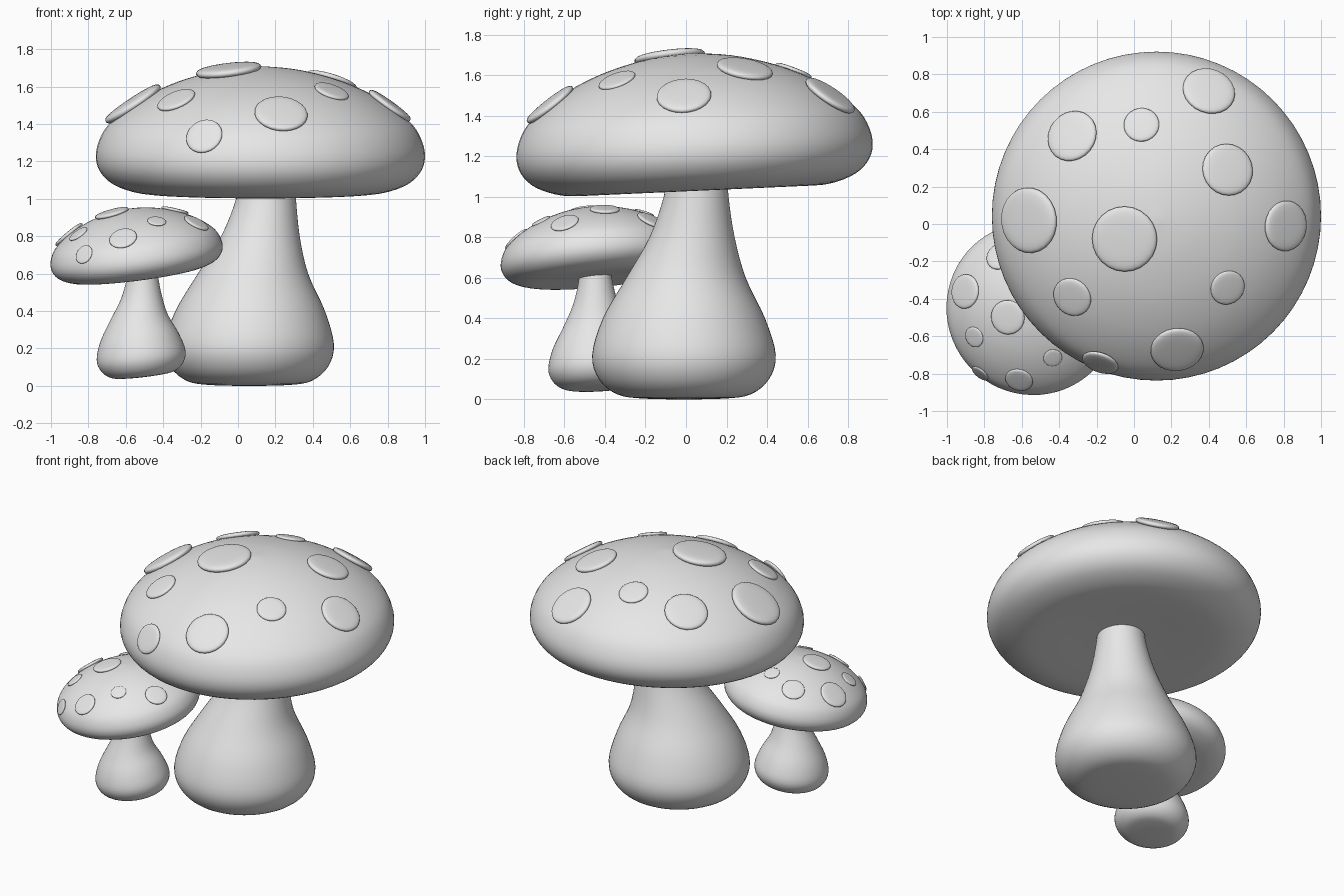
import bpy, bmesh, math
from mathutils import Matrix, Vector
from mathutils.bvhtree import BVHTree

if "Cube" in bpy.data.objects:
    bpy.data.objects.remove(bpy.data.objects["Cube"])

grey = bpy.data.materials.new("light_grey")
grey.diffuse_color = (0.8, 0.8, 0.8, 1)
grey.use_nodes = True
grey.node_tree.nodes["Principled BSDF"].inputs["Base Color"].default_value = grey.diffuse_color


def smooth_path(pts, steps=4):
    """Catmull-Rom curve through the points."""
    p = [Vector(q) for q in pts]
    out = []
    for i in range(len(p) - 1):
        a, b, c, d = p[max(i - 1, 0)], p[i], p[i + 1], p[min(i + 2, len(p) - 1)]
        for s in range(steps):
            t = s / steps
            out.append(0.5 * (2 * b + (c - a) * t + (2 * a - 5 * b + 4 * c - d) * t ** 2
                              + (3 * b - a - 3 * c + d) * t ** 3))
    return out + [p[-1]]


def lathe(bm, rings, matrix=Matrix(), segs=64):
    """Closed turned form; each ring is (radius, z, centre x, centre y)."""
    loops = []
    for r, z, cx, cy in rings:
        if r < 1e-4:
            loops.append([bm.verts.new(matrix @ Vector((cx, cy, z)))] * segs)
        else:
            loops.append([bm.verts.new(matrix @ Vector((cx + r * math.cos(a), cy + r * math.sin(a), z)))
                          for a in (2 * math.pi * i / segs for i in range(segs))])
    for lo, hi in zip(loops, loops[1:]):
        for i in range(segs):
            j = (i + 1) % segs
            quad = list(dict.fromkeys((lo[i], lo[j], hi[j], hi[i])))
            if len(quad) > 2:
                bm.faces.new(quad)


def make_mesh(name, bm):
    bmesh.ops.recalc_face_normals(bm, faces=bm.faces)
    me = bpy.data.meshes.new(name)
    bm.to_mesh(me)
    me.materials.append(grey)
    me.shade_smooth()
    return me


# Stem: bulbous base, narrow leaning neck
bm = bmesh.new()
lathe(bm, smooth_path([
    (0, 0.0, .06, -.01), (.20, .004, .06, -.01), (.33, .025, .06, -.01), (.42, .10, .06, -.01),
    (.453, .22, .06, -.01), (.40, .40, .065, -.01), (.295, .60, .08, 0),
    (.21, .80, .12, .03), (.16, 1.0, .15, .05), (.15, 1.12, .155, .055)]))
bmesh.ops.holes_fill(bm, edges=bm.edges)
stem = make_mesh("stem", bm)

# Cap: domed top, rounded rim, nearly flat underside, slightly tilted
CAP = [(0, 1.045), (.25, 1.04), (.5, 1.03), (.66, 1.035), (.79, 1.08), (.86, 1.15), (.88, 1.235),
       (.855, 1.33), (.80, 1.41), (.69, 1.50), (.56, 1.575), (.4, 1.64), (.2, 1.69), (0, 1.71)]
pivot = Vector((.12, .042, 1.235))
tilt = (Matrix.Translation(pivot) @ Matrix.Rotation(math.radians(2.6), 4, 'X')
        @ Matrix.Translation(-pivot))
bm = bmesh.new()
lathe(bm, smooth_path([(r, z, pivot.x, pivot.y) for r, z in CAP]), tilt)
cap = make_mesh("cap", bm)
surface = BVHTree.FromBMesh(bm)

# Spots: thin lens discs set on the cap surface (x, y, radius)
SPOTS = [(-.56, .02, .175), (-.05, -.08, .175), (-.33, -.39, .107), (-.18, -.74, .10),
         (.23, -.67, .142), (.50, -.34, .095), (.81, -.01, .135), (.50, .29, .14),
         (.40, .71, .142), (.04, .53, .095), (-.33, .47, .14)]
LENS = [(0, -.1, 0, 0), (.8, -.1, 0, 0), (.97, -.05, 0, 0), (1, .03, 0, 0), (.95, .1, 0, 0),
        (.8, .145, 0, 0), (.5, .17, 0, 0), (0, .18, 0, 0)]
bm = bmesh.new()
for x, y, r in SPOTS:
    hit, normal, _, _ = surface.ray_cast(Vector((x, y, 3)), Vector((0, 0, -1)))
    place = (Matrix.Translation(hit) @ normal.to_track_quat('Z', 'Y').to_matrix().to_4x4()
             @ Matrix.Scale(r, 4))
    lathe(bm, smooth_path(LENS, 2), place, 24)
spots = make_mesh("spots", bm)

# Large mushroom, and a smaller turned and tilted copy
small = (Matrix.Translation((-.505, -.435, .05))
         @ Matrix.Rotation(math.radians(-6.7), 4, 'Y') @ Matrix.Rotation(math.radians(3), 4, 'X')
         @ Matrix.Rotation(math.radians(-18), 4, 'Z') @ Matrix.Scale(.527, 4)
         @ Matrix.Translation((-.06, .01, 0)))
for size, m in (("large", Matrix()), ("small", small)):
    for part in (stem, cap, spots):
        ob = bpy.data.objects.new(f"{size}_{part.name}", part)
        bpy.context.collection.objects.link(ob)
        ob.matrix_world = m
